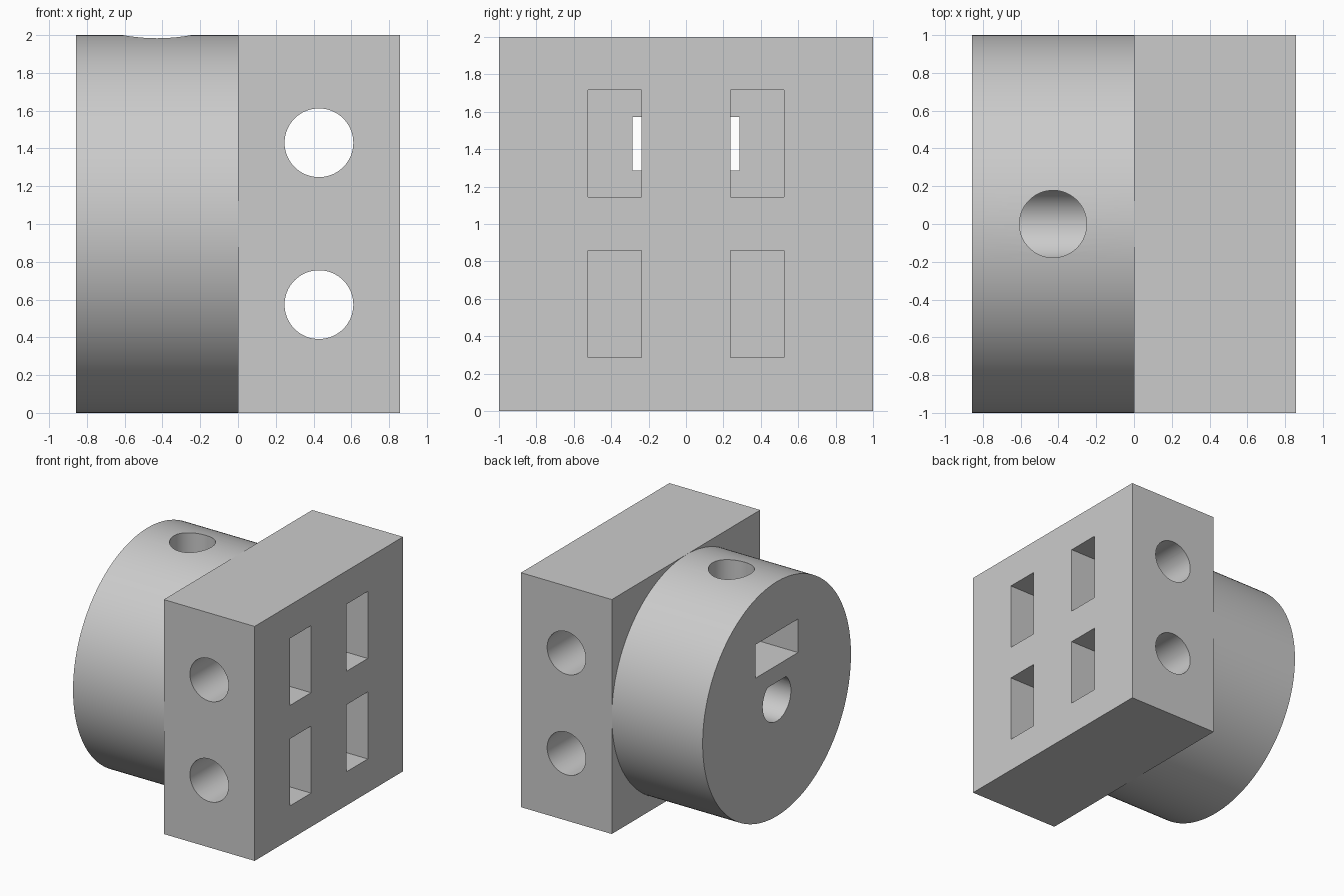
import bpy
import bmesh
from math import cos, sin, pi, asin
from mathutils import Matrix, Vector

default = bpy.data.objects.get("Cube")
if default:
    bpy.data.objects.remove(default, do_unlink=True)

# One plain grey for the whole part
grey = bpy.data.materials.new("plain grey")
grey.use_nodes = True
colour = (0.6, 0.6, 0.6, 1)
grey.diffuse_color = colour
grey.node_tree.nodes["Principled BSDF"].inputs["Base Color"].default_value = colour

# Maps (u, v, length) of a profile to world axes
AXES = {
    "x": lambda u, v, w: Vector((w, u, v)),
    "y": lambda u, v, w: Vector((u, w, v)),
    "z": lambda u, v, w: Vector((u, v, w)),
}


def prism(name, profile, axis, start, end):
    """Extrude a closed 2D profile along an axis."""
    to_world = AXES[axis]
    bm = bmesh.new()
    face = bm.faces.new([bm.verts.new(to_world(u, v, start)) for u, v in profile])
    extruded = bmesh.ops.extrude_face_region(bm, geom=[face], use_keep_orig=True)
    moved = [g for g in extruded["geom"] if isinstance(g, bmesh.types.BMVert)]
    bmesh.ops.translate(bm, verts=moved, vec=to_world(0, 0, end - start))
    bmesh.ops.recalc_face_normals(bm, faces=bm.faces[:])
    mesh = bpy.data.meshes.new(name)
    bm.to_mesh(mesh)
    bm.free()
    mesh.materials.append(grey)
    obj = bpy.data.objects.new(name, mesh)
    bpy.context.collection.objects.link(obj)
    return obj


def circle(u, v, r, n=64):
    return [(u + r * cos(2 * pi * i / n), v + r * sin(2 * pi * i / n)) for i in range(n)]


def rect(u0, u1, v0, v1):
    return [(u0, v0), (u1, v0), (u1, v1), (u0, v1)]


def d_shape(u, v, r, flat, n=56):
    """Circle with its top cut off at height flat above the centre."""
    a = asin(flat / r)
    sweep = pi + 2 * a
    return [(u + r * cos(a - sweep * i / n), v + r * sin(a - sweep * i / n))
            for i in range(n + 1)]


def combine(target, tool, operation):
    mod = target.modifiers.new(operation.lower(), "BOOLEAN")
    mod.operation = operation
    mod.solver = "EXACT"
    mod.object = tool
    bpy.context.view_layer.objects.active = target
    bpy.ops.object.modifier_apply(modifier=mod.name)
    bpy.data.objects.remove(tool, do_unlink=True)


DEPTH = 0.857
MID = DEPTH / 2

# Square block joined to the round hub
body = prism("wheel_coupler", rect(-1, 1, 0, 2), "x", 0, DEPTH)
hub = prism("hub", circle(0, 1, 0.9995, 160), "x", -DEPTH, 0.01)
combine(body, hub, "UNION")

# Cross holes through the block, front to back
for z in (0.573, 1.43):
    combine(body, prism("cross_hole", circle(MID, z, 0.182), "y", -1.1, 1.1), "DIFFERENCE")

# Four upright slots through the block, stopping at the hub
for y in (-0.382, 0.382):
    for z in (0.573, 1.43):
        slot = rect(y - 0.143, y + 0.143, z - 0.286, z + 0.286)
        combine(body, prism("block_slot", slot, "x", 0, 1), "DIFFERENCE")

# Nut slot, flatted shaft bore and set-screw hole in the hub
nut_slot = prism("nut_slot", rect(-0.286, 0.286, 1.286, 1.572), "x", -1, 0.001)
combine(body, nut_slot, "DIFFERENCE")
bore = prism("shaft_bore", d_shape(0, 1, 0.19, 0.143), "x", -1, 0.001)
combine(body, bore, "DIFFERENCE")
screw_hole = prism("screw_hole", circle(-MID, 0, 0.178), "z", 1.04, 2.1)
combine(body, screw_hole, "DIFFERENCE")

# Smooth curved walls, sharp edges kept
bpy.ops.object.select_all(action="DESELECT")
body.select_set(True)
bpy.context.view_layer.objects.active = body
bpy.ops.object.shade_smooth_by_angle(angle=pi / 6)
